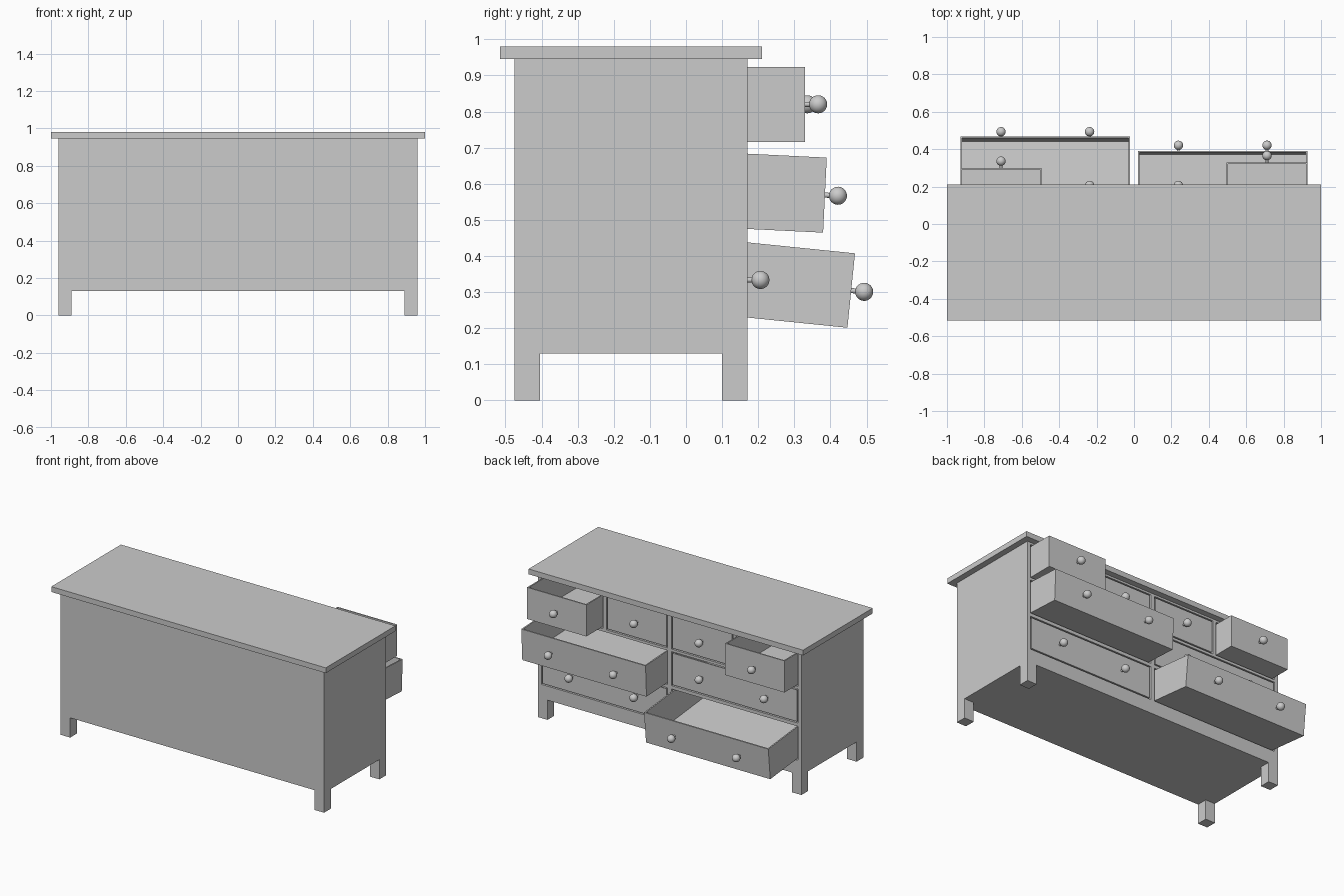
import bpy, bmesh
from math import radians
from mathutils import Matrix, Vector

if "Cube" in bpy.data.objects:
    bpy.data.objects.remove(bpy.data.objects["Cube"])

FRONT = 0.17      # plane of the drawer fronts
BACK = -0.475
GAP = 0.008       # shadow gap around each drawer


def add_box(bm, x0, x1, y0, y1, z0, z1):
    m = Matrix.Translation(((x0 + x1) / 2, (y0 + y1) / 2, (z0 + z1) / 2))
    m = m @ Matrix.Diagonal((x1 - x0, y1 - y0, z1 - z0, 1))
    return bmesh.ops.create_cube(bm, size=1, matrix=m)["verts"]


def make_object(name, bm):
    bmesh.ops.recalc_face_normals(bm, faces=bm.faces[:])
    me = bpy.data.meshes.new(name)
    bm.to_mesh(me)
    bm.free()
    ob = bpy.data.objects.new(name, me)
    bpy.context.collection.objects.link(ob)
    return ob


def boxes(name, *specs):
    bm = bmesh.new()
    for s in specs:
        add_box(bm, *s)
    return make_object(name, bm)


# Table top, case panels and legs
boxes("top_board", (-1, 1, -0.515, 0.21, 0.945, 0.98))
boxes("back_panel", (-0.94, 0.94, BACK, BACK + 0.02, 0.13, 0.945))
boxes("bottom_panel", (-0.94, 0.94, BACK + 0.02, FRONT - 0.02, 0.13, 0.15))
for side, s in (("left", -1), ("right", 1)):
    xo, xi = s * 0.96, s * 0.94
    boxes(side + "_panel", (min(xo, xi), max(xo, xi), BACK, FRONT, 0.13, 0.945))
    for end, y in (("back", BACK), ("front", FRONT - 0.07)):
        xi = s * 0.89
        boxes(f"{side}_{end}_leg", (min(xo, xi), max(xo, xi), y, y + 0.07, 0, 0.13))

# Drawer layout: rows as (bottom, top), columns as (inner, outer) |x|
ROWS = {"lower": (0.23, 0.437), "middle": (0.475, 0.683), "upper": (0.716, 0.924)}
WIDE = (0.022, 0.927)
SMALL = ((0.022, 0.454), (0.495, 0.927))

# Face frame: full-width rails between the rows, stiles between the columns
edges = [0.13] + [v for lo, hi in ROWS.values() for v in (lo - GAP, hi + GAP)] + [0.945]
fy = (FRONT - 0.02, FRONT)
boxes("frame_rails", *[(-0.94, 0.94, *fy, edges[i], edges[i + 1]) for i in range(0, 8, 2)])
stiles = []
for row, (lo, hi) in ROWS.items():
    z = (lo - GAP, hi + GAP)
    stiles.append((-0.022 + GAP, 0.022 - GAP, *fy, *z))
    for s in (-1, 1):
        spans = [(WIDE[1] + GAP, 0.94)]
        if row == "upper":
            spans.append((SMALL[0][1] + GAP, SMALL[1][0] - GAP))
        for a, b in spans:
            stiles.append((min(s * a, s * b), max(s * a, s * b), *fy, *z))
boxes("frame_stiles", *stiles)


def drawer(name, x0, x1, row, knobs, pull=0.0, tilt=0.0):
    """Open-topped drawer with ball knobs, pulled out and sagging about the opening."""
    lo, hi = ROWS[row]
    pivot = Matrix.Translation((0, FRONT, (lo + hi) / 2)) @ Matrix.Rotation(-radians(tilt), 4, "X")
    h = (hi - lo) / 2
    bm = bmesh.new()
    add_box(bm, x0, x1, pull - 0.6, pull, -h, h)
    bm.normal_update()
    top = max(bm.faces, key=lambda f: f.calc_center_median().z)
    bmesh.ops.inset_region(bm, faces=[top], thickness=0.012)
    floor = bmesh.ops.extrude_discrete_faces(bm, faces=[top])["faces"][0]
    bmesh.ops.translate(bm, verts=floor.verts[:], vec=Vector((0, 0, 0.014 - 2 * h)))
    make_object(name, bm).matrix_world = pivot

    for i, x in enumerate(knobs):
        bm = bmesh.new()
        bmesh.ops.create_uvsphere(bm, u_segments=24, v_segments=16, radius=0.025,
                                  matrix=Matrix.Translation((x, pull + 0.036, 0)))
        bmesh.ops.create_cone(bm, cap_ends=True, segments=16, radius1=0.007, radius2=0.007, depth=0.03,
                              matrix=Matrix.Translation((x, pull + 0.01, 0)) @ Matrix.Rotation(radians(90), 4, "X"))
        for f in bm.faces:
            f.smooth = len(f.verts) <= 4
        make_object(f"{name}_knob_{i + 1}", bm).matrix_world = pivot


# (pull distance, sag angle) of the open drawers
OPEN = {("left", "lower"): (0.289, 5.8), ("right", "middle"): (0.215, 2.8),
        ("left", "upper"): (0.13, 0), ("right", "upper"): (0.16, 0)}
KNOBS = (0.2375, 0.711)
for side, s in (("left", -1), ("right", 1)):
    for row in ("lower", "middle"):
        x0, x1 = sorted(s * v for v in WIDE)
        drawer(f"{side}_{row}_drawer", x0, x1, row, [s * k for k in KNOBS],
               *OPEN.get((side, row), (0, 0)))
    for place, span, k in zip(("inner", "outer"), SMALL, KNOBS):
        x0, x1 = sorted(s * v for v in span)
        state = OPEN[(side, "upper")] if place == "outer" else (0, 0)
        drawer(f"{side}_{place}_upper_drawer", x0, x1, "upper", [s * k], *state)
